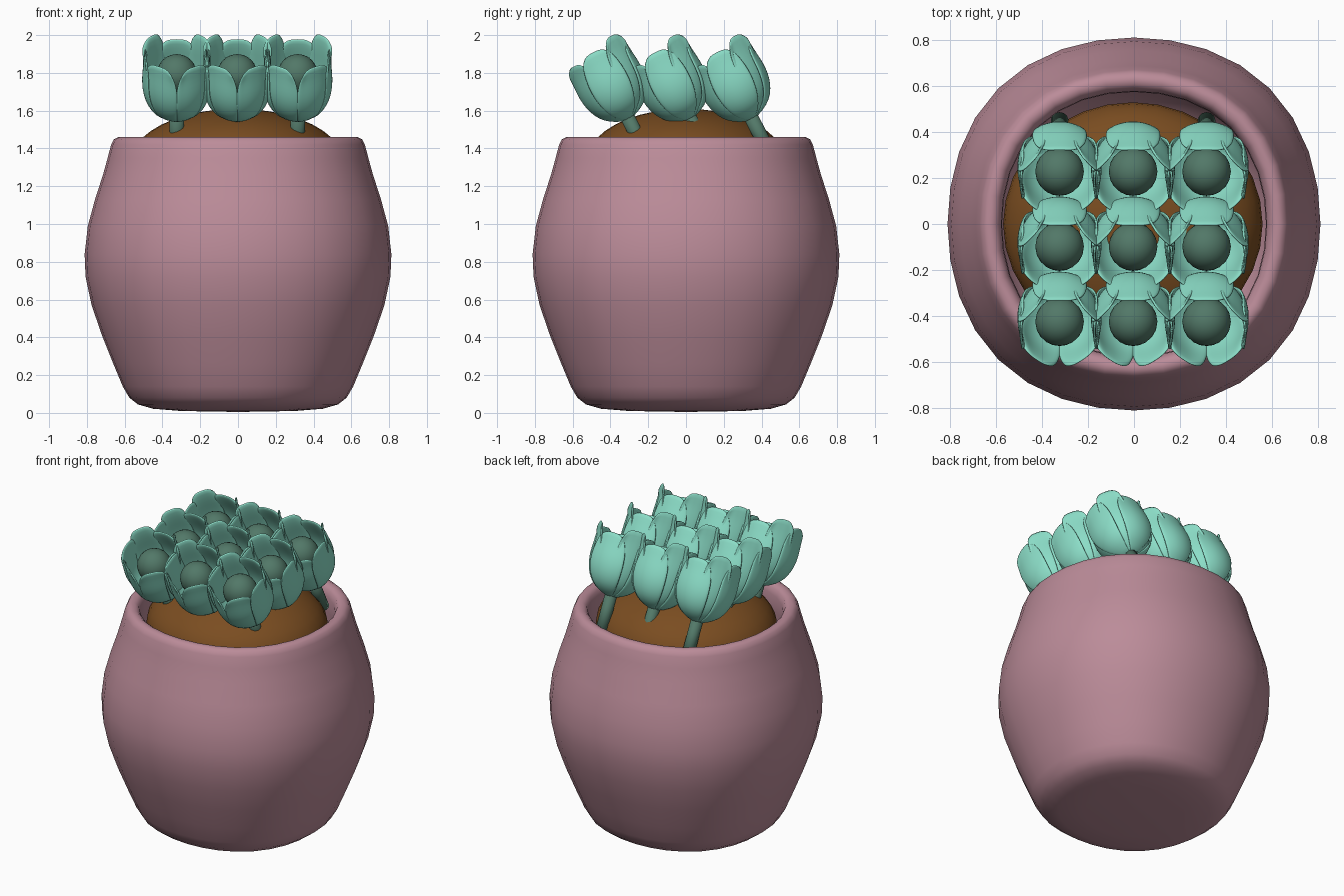
import bpy, bmesh
from math import sin, cos, pi, radians, atan2
from mathutils import Matrix

cube = bpy.data.objects.get("Cube")
if cube:
    bpy.data.objects.remove(cube)


def material(name, color):
    m = bpy.data.materials.new(name)
    m.use_nodes = True
    m.diffuse_color = (*color, 1)
    bsdf = m.node_tree.nodes["Principled BSDF"]
    bsdf.inputs["Base Color"].default_value = (*color, 1)
    bsdf.inputs["Roughness"].default_value = 0.8
    return m


PINK = material("dusty pink", (0.50, 0.262, 0.319))
SOIL = material("brown soil", (0.195, 0.074, 0.015))
MINT = material("mint petal", (0.262, 0.73, 0.578))
GREEN = material("dark green", (0.084, 0.188, 0.138))


def finish(bm, name, mat):
    bmesh.ops.recalc_face_normals(bm, faces=bm.faces)
    for f in bm.faces:
        f.smooth = True
    mesh = bpy.data.meshes.new(name)
    bm.to_mesh(mesh)
    bm.free()
    mesh.materials.append(mat)
    return mesh


def place(name, mesh, matrix=Matrix()):
    obj = bpy.data.objects.new(name, mesh)
    obj.matrix_world = matrix
    bpy.context.collection.objects.link(obj)
    return obj


# Pot: lathed profile, outside then over the rim and down the inside
profile = [(0, 0.005), (0.3, 0.01), (0.45, 0.022), (0.53, 0.045), (0.575, 0.08),
           (0.61, 0.14), (0.66, 0.26), (0.72, 0.41), (0.775, 0.57), (0.807, 0.72),
           (0.812, 0.84), (0.795, 0.99), (0.757, 1.13), (0.715, 1.26), (0.69, 1.35),
           (0.672, 1.42), (0.658, 1.448), (0.635, 1.46), (0.61, 1.457), (0.59, 1.44),
           (0.578, 1.4), (0.575, 1.3), (0.62, 1.0), (0.64, 0.8), (0.5, 0.3), (0, 0.2)]
bm = bmesh.new()
verts = [bm.verts.new((r, 0, z)) for r, z in profile]
edges = [bm.edges.new(pair) for pair in zip(verts, verts[1:])]
bmesh.ops.spin(bm, geom=verts + edges, cent=(0, 0, 0), axis=(0, 0, 1),
               angle=2 * pi, steps=32, use_duplicate=False)
bmesh.ops.remove_doubles(bm, verts=bm.verts, dist=0.0005)
# slightly squared plan, fuller on the diagonals
for v in bm.verts:
    swell = 1 + 0.029 * sin(2 * atan2(v.co.y, v.co.x)) ** 2
    v.co.x *= swell
    v.co.y *= swell
place("pot", finish(bm, "pot", PINK))

# Soil: flattened mound
bm = bmesh.new()
bmesh.ops.create_uvsphere(bm, u_segments=32, v_segments=20, radius=1)
bmesh.ops.transform(bm, matrix=Matrix.Diagonal((0.565, 0.53, 0.285, 1)), verts=bm.verts)
place("soil", finish(bm, "soil", SOIL), Matrix.Translation((-0.005, 0, 1.325)))

# Petals: curved sheets around a tulip-shaped cup
CUP = [0.02, 0.1, 0.14, 0.163, 0.175, 0.178, 0.174, 0.168, 0.166]


def add_petal(bm, angle, height, half_width, scale, flare):
    columns = 8
    rows = len(CUP)
    grid = []
    for i, radius in enumerate(CUP):
        v = i / (rows - 1)
        line = []
        for j in range(columns + 1):
            u = 2 * j / columns - 1
            a = radians(angle + half_width * u * (1 - 0.25 * v ** 6))
            # edges curl outward near the top, and a soft crease runs up the middle
            r = radius * scale + flare * v ** 4 + 0.014 * v * v * u ** 4
            r -= 0.006 * v * (1 - abs(u))
            z = height * v ** 1.15 * (1 - 0.11 * v ** 2 * u ** 4)
            line.append(bm.verts.new((r * cos(a), r * sin(a), z)))
        grid.append(line)
    for low, high in zip(grid, grid[1:]):
        for j in range(columns):
            bm.faces.new((low[j], low[j + 1], high[j + 1], high[j]))


bm = bmesh.new()
add_petal(bm, 90, 0.39, 40, 1.04, 0.0)
for side in (-1, 1):
    add_petal(bm, 90 + side * 48, 0.435, 30, 0.95, 0.026)
    add_petal(bm, 90 + side * 92, 0.4, 36, 1.02, 0.004)
    add_petal(bm, 270 + side * 36, 0.38, 38, 0.97, 0.008)
petal_mesh = finish(bm, "petals", MINT)

# Bulb inside each flower
bm = bmesh.new()
bmesh.ops.create_uvsphere(bm, u_segments=20, v_segments=14, radius=0.106,
                          matrix=Matrix.Translation((0, 0, 0.265)))
bulb_mesh = finish(bm, "bulb", GREEN)

# Stem below each flower
bm = bmesh.new()
bmesh.ops.create_cone(bm, cap_ends=True, segments=12, radius1=0.038, radius2=0.038,
                      depth=0.26, matrix=Matrix.Translation((0, 0, -0.1)))
stem_mesh = finish(bm, "stem", GREEN)

# Three by three bed of flowers, all leaning to the front
tilt = Matrix.Rotation(radians(27), 4, "X")
for row, y in enumerate((-0.305, 0.022, 0.349)):
    for col in range(3):
        spot = Matrix.Translation((0.32 * (col - 1) - 0.004, y, 1.557)) @ tilt
        tag = f"_{row + 1}_{col + 1}"
        petals = place("petals" + tag, petal_mesh, spot)
        thick = petals.modifiers.new("thickness", "SOLIDIFY")
        thick.thickness = 0.013
        thick.offset = 0
        soft = petals.modifiers.new("soft", "SUBSURF")
        soft.levels = soft.render_levels = 1
        place("bulb" + tag, bulb_mesh, spot)
        place("stem" + tag, stem_mesh, spot)
